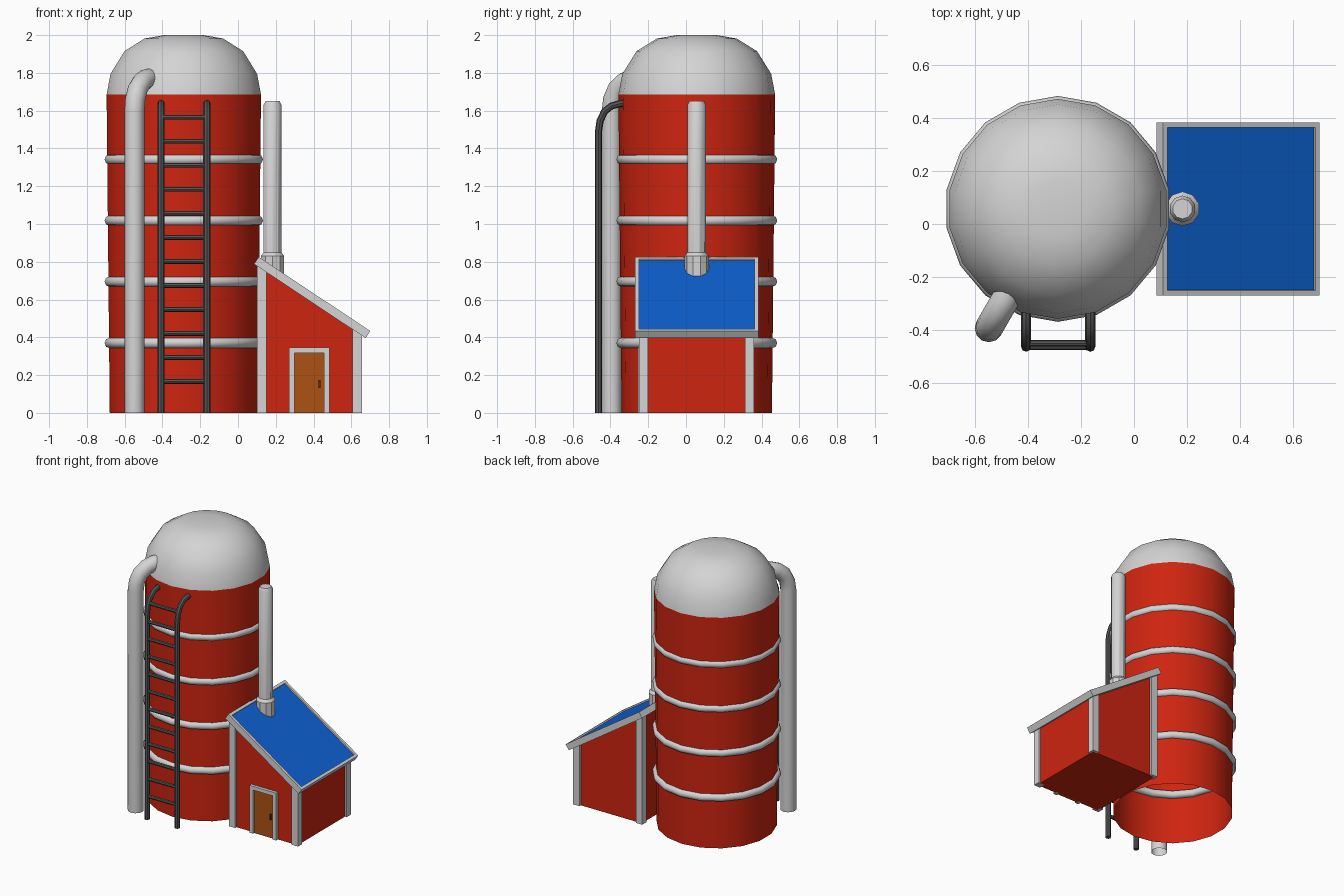
import bpy, bmesh, math
from mathutils import Vector, Matrix

if "Cube" in bpy.data.objects:
    bpy.data.objects.remove(bpy.data.objects["Cube"])


def material(name, rgb):
    m = bpy.data.materials.new(name)
    m.diffuse_color = (*rgb, 1)
    m.use_nodes = True
    m.node_tree.nodes["Principled BSDF"].inputs["Base Color"].default_value = m.diffuse_color
    return m


RED = material("barn_red", (0.62, 0.018, 0.005))
GREY = material("light_grey", (0.66, 0.66, 0.66))
BLUE = material("roof_blue", (0.004, 0.12, 0.65))
WOOD = material("door_brown", (0.42, 0.085, 0.006))
IRON = material("dark_grey", (0.09, 0.09, 0.09))
BROWN = material("handle_brown", (0.10, 0.025, 0.005))

CX, CY = -0.287, 0.057      # silo axis
SIDES = 18


def finish(bm, name, mats, smooth=None, normals=True):
    if normals:
        bmesh.ops.recalc_face_normals(bm, faces=bm.faces[:])
    me = bpy.data.meshes.new(name)
    bm.to_mesh(me)
    bm.free()
    for m in mats:
        me.materials.append(m)
    if smooth:
        for p in me.polygons:
            p.use_smooth = True
        me.set_sharp_from_angle(angle=math.radians(smooth))
    ob = bpy.data.objects.new(name, me)
    bpy.context.collection.objects.link(ob)
    return ob


def skin(bm, rings, closed=False):
    n = len(rings[0])
    pairs = list(zip(rings, rings[1:])) + ([(rings[-1], rings[0])] if closed else [])
    for a, b in pairs:
        for i in range(n):
            j = (i + 1) % n
            bm.faces.new((a[i], a[j], b[j], b[i]))


def lathe(name, profile, mat, centre, sides=SIDES, closed=False, cap_top=False, smooth=35):
    """Spin (radius, height) points around a vertical axis."""
    bm = bmesh.new()
    rings = []
    for r, z in profile:
        angs = [math.pi / 2 + 2 * math.pi * k / sides for k in range(sides)]
        rings.append([bm.verts.new((centre[0] + r * math.cos(a), centre[1] + r * math.sin(a), z))
                      for a in angs])
    skin(bm, rings, closed)
    if cap_top:
        bm.faces.new(rings[-1])
    return finish(bm, name, [mat], smooth, normals=closed)


def tube(name, path, radius, mat, side, sides=10, caps=True):
    """Sweep a circle along a path lying in the plane normal to `side`."""
    bm = bmesh.new()
    pts = [Vector(p) for p in path]
    side = Vector(side).normalized()
    rings = []
    for i, p in enumerate(pts):
        t = (pts[min(i + 1, len(pts) - 1)] - pts[max(i - 1, 0)]).normalized()
        if i == 0:
            t = (pts[1] - p).normalized()
        up = t.cross(side)
        rings.append([bm.verts.new(p + radius * (side * math.cos(a) + up * math.sin(a)))
                      for a in (2 * math.pi * k / sides for k in range(sides))])
    skin(bm, rings)
    if caps:
        bm.faces.new(rings[0])
        bm.faces.new(rings[-1])
    return finish(bm, name, [mat], 40)


def slope_z(x):
    """Height of the shed roof underside, plus a little overlap."""
    return 0.79 - 0.673 * (x - 0.085) + 0.012


def block(name, x0, x1, y0, y1, mat, z0=0, z1=None):
    """Box; with no z1 its top follows the roof slope."""
    bm = bmesh.new()
    rings = []
    for y in (y0, y1):
        tops = (slope_z(x0), slope_z(x1)) if z1 is None else (z1, z1)
        rings.append([bm.verts.new(c) for c in
                      ((x0, y, z0), (x1, y, z0), (x1, y, tops[1]), (x0, y, tops[0]))])
    skin(bm, rings)
    for r in rings:
        bm.faces.new(r)
    return finish(bm, name, [mat])


# Silo body (open underneath) and dome
lathe("silo_body", [(0.398, 0), (0.415, 1.685)], RED, (CX, CY))
lathe("silo_dome", [(0.415, 1.685), (0.394, 1.795), (0.319, 1.915), (0.211, 1.982), (0.105, 2.0)],
      GREY, (CX, CY), cap_top=True, smooth=50)

# Hoops
for i, z in enumerate((0.37, 0.695, 1.018, 1.342)):
    prof = [(0.398 + 0.028 * math.cos(a), z + 0.028 * math.sin(a))
            for a in (2 * math.pi * k / 8 for k in range(8))]
    lathe(f"silo_hoop_{i + 1}", prof, GREY, (CX, CY), closed=True, smooth=60)

# Filling pipe that bends into the dome
ux, uy = 0.5, 0.866
px, py = -0.548, -0.393
bend = [(0, 0), (0, 1.6), (0.008, 1.66), (0.035, 1.715), (0.08, 1.752), (0.125, 1.768), (0.185, 1.772)]
tube("filling_pipe", [(px + ux * d, py + uy * d, z) for d, z in bend], 0.053, GREY,
     (uy, -ux, 0), sides=12, caps=False)

# Ladder rails and rungs
rail = [(-0.463, 0), (-0.463, 1.49), (-0.455, 1.545), (-0.432, 1.595), (-0.395, 1.625),
        (-0.35, 1.637), (-0.32, 1.637)]
for side, x in (("left", -0.407), ("right", -0.165)):
    tube(f"ladder_rail_{side}", [(x, y, z) for y, z in rail], 0.019, IRON, (1, 0, 0), sides=8)
for i in range(12):
    z = 0.167 + i * 0.1271
    y = -0.463 if i < 11 else -0.45
    tube(f"ladder_rung_{i + 1}", [(-0.407, y, z), (-0.165, y, z)], 0.013, IRON, (0, 1, 0), sides=8)

# Chimney and its collar
lathe("chimney", [(0.05, 0.7), (0.05, 1.63), (0.038, 1.652)], GREY, (0.183, CY), 10, cap_top=True)
lathe("chimney_collar", [(0.065, 0.69), (0.065, 0.83), (0.048, 0.852)], GREY, (0.183, CY), 10)

# Shed walls and corner posts
block("shed_walls", 0.115, 0.642, -0.232, 0.345, RED)
for xn, x in (("inner", 0.1), ("outer", 0.605)):
    for yn, y in (("front", -0.248), ("back", 0.313)):
        block(f"shed_post_{xn}_{yn}", x, x + 0.051, y, y + 0.048, GREY)

# Sloping roof: slab with an inset blue panel
bm = bmesh.new()
tilt = math.atan2(0.392, 0.59)
bmesh.ops.create_cube(bm, size=1)
bmesh.ops.scale(bm, vec=(0.709, 0.652, 0.045), verts=bm.verts[:])
bmesh.ops.recalc_face_normals(bm, faces=bm.faces[:])
top = max(bm.faces, key=lambda f: f.calc_center_median().z)
bmesh.ops.inset_region(bm, faces=[top], thickness=0.027)
bmesh.ops.inset_region(bm, faces=[top], thickness=0.0005, depth=-0.01)
top.material_index = 1
bmesh.ops.transform(bm, verts=bm.verts[:],
                    matrix=Matrix.Translation((0.3925, CY, 0.611)) @ Matrix.Rotation(tilt, 4, 'Y'))
finish(bm, "shed_roof", [GREY, BLUE], normals=False)

# Door, frame and handle
block("door", 0.29, 0.465, -0.24, -0.22, WOOD, 0, 0.33)
block("door_frame_left", 0.27, 0.299, -0.254, -0.22, GREY, 0, 0.345)
block("door_frame_right", 0.456, 0.484, -0.254, -0.22, GREY, 0, 0.345)
block("door_frame_top", 0.299, 0.456, -0.254, -0.22, GREY, 0.318, 0.345)
block("door_handle", 0.427, 0.436, -0.249, -0.238, BROWN, 0.132, 0.175)
